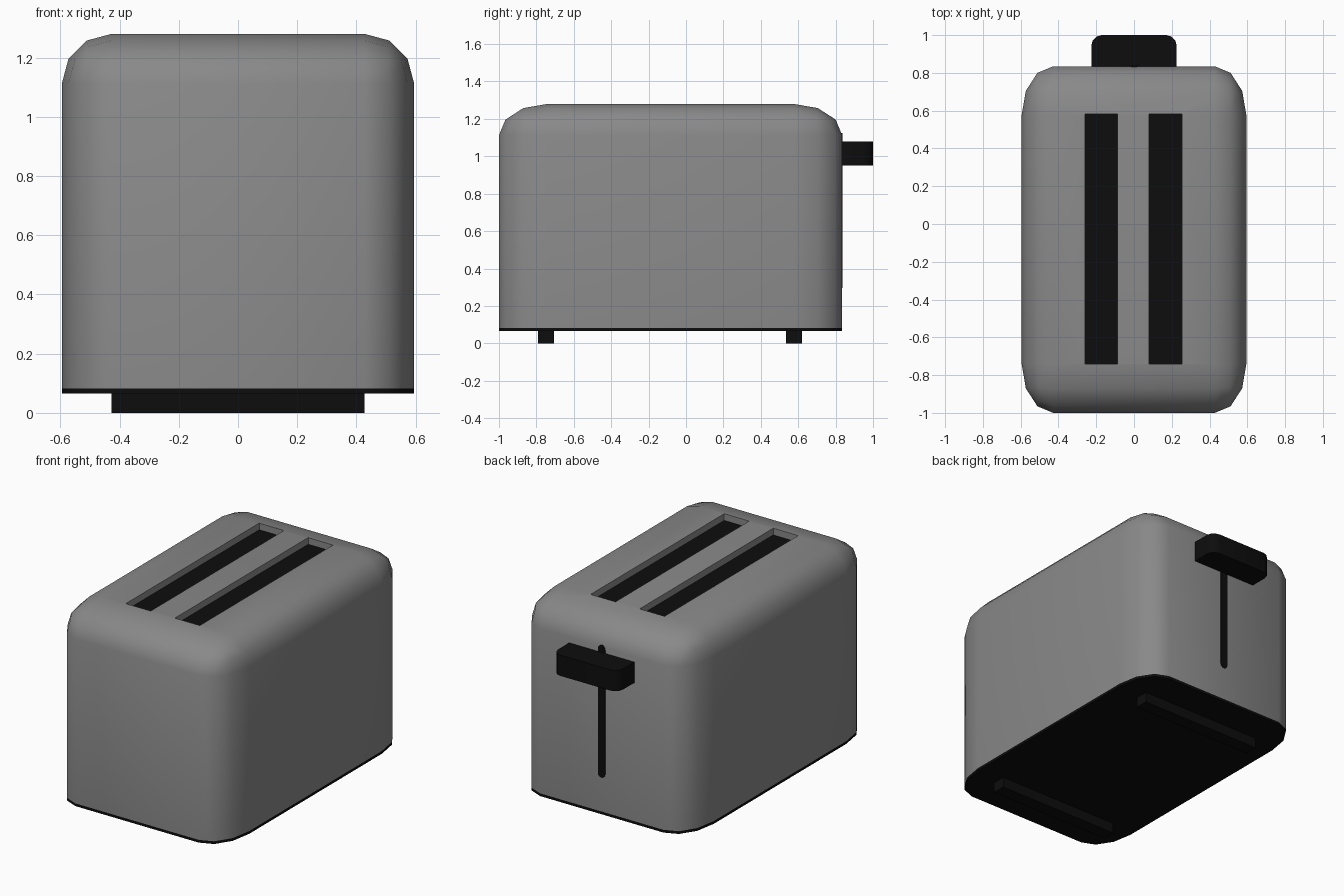
import bpy, bmesh, math
from mathutils import Matrix

if "Cube" in bpy.data.objects:
    bpy.data.objects.remove(bpy.data.objects["Cube"])


def material(name, rgb):
    m = bpy.data.materials.new(name)
    m.diffuse_color = (*rgb, 1)
    m.use_nodes = True
    m.node_tree.nodes["Principled BSDF"].inputs["Base Color"].default_value = m.diffuse_color
    return m


METAL = material("grey_metal", (0.25, 0.25, 0.25))
BLACK = material("black_plastic", (0.004, 0.004, 0.004))


def finish(name, bm, mats, angle=None):
    bmesh.ops.recalc_face_normals(bm, faces=bm.faces[:])
    me = bpy.data.meshes.new(name)
    bm.to_mesh(me)
    bm.free()
    for m in mats:
        me.materials.append(m)
    ob = bpy.data.objects.new(name, me)
    bpy.context.collection.objects.link(ob)
    if angle:
        smooth(ob, angle)
    return ob


def activate(ob):
    bpy.ops.object.select_all(action='DESELECT')
    ob.select_set(True)
    bpy.context.view_layer.objects.active = ob


def smooth(ob, angle):
    activate(ob)
    bpy.ops.object.shade_smooth_by_angle(angle=math.radians(angle))


def box_bm(x0, x1, y0, y1, z0, z1):
    bm = bmesh.new()
    bmesh.ops.create_cube(bm, size=1)
    for v in bm.verts:
        v.co.x = x1 if v.co.x > 0 else x0
        v.co.y = y1 if v.co.y > 0 else y0
        v.co.z = z1 if v.co.z > 0 else z0
    return bm


# body: rounded block, stretched lengthwise so the rounding stretches too
STRETCH = 1.55
Y0, Y1, ZB, ZT = -1.0, 0.835, 0.065, 1.28
bm = box_bm(-0.595, 0.595, Y0 / STRETCH, Y1 / STRETCH, ZB, ZT)
edges = [e for e in bm.edges if max(v.co.z for v in e.verts) > 1]
bmesh.ops.bevel(bm, geom=edges, offset=0.1675, offset_type='OFFSET',
                segments=3, profile=0.5, affect='EDGES')
bmesh.ops.scale(bm, vec=(1, STRETCH, 1), verts=bm.verts[:])
bmesh.ops.bisect_plane(bm, geom=bm.verts[:] + bm.edges[:] + bm.faces[:],
                       plane_co=(0, 0, 0.082), plane_no=(0, 0, 1))
body = finish("body", bm, [METAL, BLACK])

# bread slots cut into the top
for x0, x1 in ((-0.26, -0.087), (0.08, 0.253)):
    cutter = finish("slot_cutter", box_bm(x0, x1, -0.74, 0.582, 1.238, 1.5), [METAL])
    cutter.hide_render = True
    mod = body.modifiers.new("slot", 'BOOLEAN')
    mod.operation = 'DIFFERENCE'
    mod.solver = 'EXACT'
    mod.object = cutter
    activate(body)
    bpy.ops.object.modifier_apply(modifier=mod.name)
    bpy.data.objects.remove(cutter)

# black base band and slot floors, metal elsewhere
for p in body.data.polygons:
    low = p.center.z < 0.083
    slot_floor = p.normal.z > 0.99 and p.center.z < 1.25
    p.material_index = 1 if low or slot_floor else 0
smooth(body, 40)

# feet bars
for name, y in (("front_foot", -0.7475), ("back_foot", 0.5775)):
    finish(name, box_bm(-0.427, 0.427, y - 0.0425, y + 0.0425, 0, 0.07), [BLACK])

# lever knob with rounded outer corners
bm = box_bm(-0.226, 0.226, 0.83, 1.0, 0.95, 1.08)
edges = [e for e in bm.edges
         if all(v.co.y > 0.9 for v in e.verts) and abs(e.verts[0].co.z - e.verts[1].co.z) > 0.1]
bmesh.ops.bevel(bm, geom=edges, offset=0.055, offset_type='OFFSET',
                segments=3, profile=0.5, affect='EDGES')
finish("lever_knob", bm, [BLACK], 40)

# lever track: thin plate with round ends on the back
bm = bmesh.new()
R, LOW, HIGH = 0.025, 0.32, 1.10
pts = []
for i in range(14):
    k = i if i < 7 else i - 1
    a = math.pi * k / 6
    pts.append(bm.verts.new((R * math.cos(a), 0.83, (HIGH if i < 7 else LOW) + R * math.sin(a))))
face = bm.faces.new(pts)
ext = bmesh.ops.extrude_face_region(bm, geom=[face])
bmesh.ops.translate(bm, vec=(0, 0.008, 0),
                    verts=[g for g in ext["geom"] if isinstance(g, bmesh.types.BMVert)])
finish("lever_track", bm, [BLACK])
